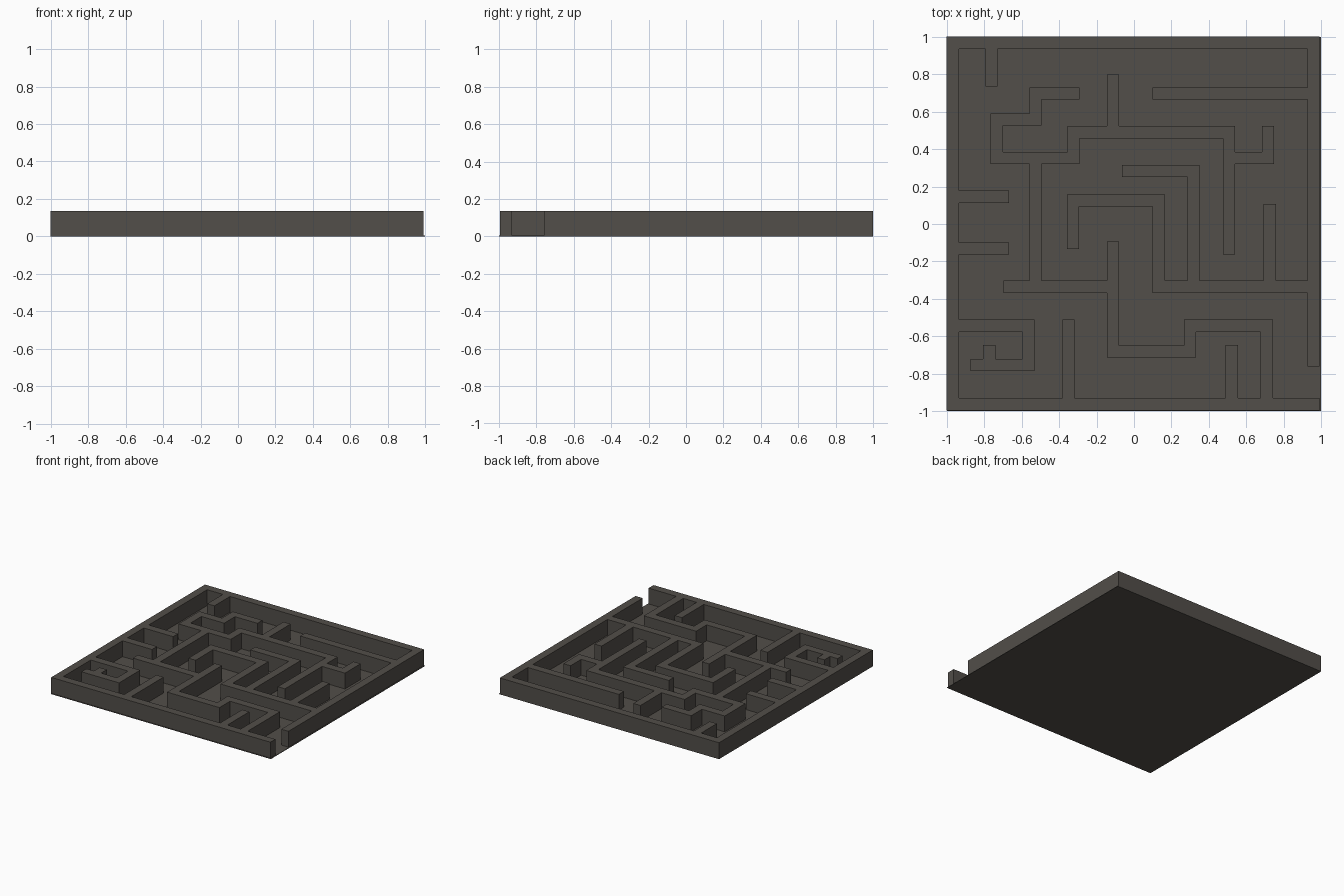
import bpy, bmesh

if "Cube" in bpy.data.objects:
    bpy.data.objects.remove(bpy.data.objects["Cube"])

T = 0.0325        # half wall thickness
FLOOR, TOP = 0.005, 0.135

mat = bpy.data.materials.new("dark warm grey")
mat.diffuse_color = (0.085, 0.077, 0.067, 1)
mat.use_nodes = True
mat.node_tree.nodes["Principled BSDF"].inputs["Base Color"].default_value = mat.diffuse_color

# Wall centre lines
paths = [
    # outer wall with the exit gap at the lower right
    [(.958, -.695 - T + .0), (.958, .967), (-.967, .967), (-.967, -.962), (.958, -.962)],
    # winding wall at upper left to centre right, with branches
    [(-.322, .697), (-.525, .697), (-.525, .557), (-.732, .557), (-.732, .352),
     (-.322, .352), (-.322, .49), (.507, .49), (.507, -.13)],
    [(-.112, .765), (-.112, .49)],
    [(.507, .352), (.715, .352), (.715, .49)],
    [(-.525, .352), (-.525, -.335)],
    # central hooks
    [(-.325, -.1), (-.325, .126), (.132, .126), (.132, -.335), (.958, -.335)],
    [(-.032, .283), (.318, .283), (.318, -.335)],
    [(.724, .075), (.724, -.335)],
    # lower winding wall
    [(-.665, -.335), (-.112, -.335)],
    [(-.112, -.127), (-.112, -.68), (.298, -.68), (.298, -.543),
     (.708, -.543), (.708, -.962)],
    [(.522, -.678), (.522, -.962)],
    [(-.35, -.543), (-.35, -.962)],
    # lower left spiral
    [(-.967, -.543), (-.563, -.543), (-.563, -.752), (-.84, -.752)],
    [(-.772, -.752), (-.772, -.678)],
    # stubs from the outer wall
    [(-.76, .967), (-.76, .765)],
    [(.132, .697), (.958, .697)],
    [(-.967, .145), (-.7, .145)],
    [(-.967, -.13), (-.7, -.13)],
]

# Turn each segment into a rectangle
rects = []
for p in paths:
    for (ax, ay), (bx, by) in zip(p, p[1:]):
        rects.append(tuple(round(v, 4) for v in (
            min(ax, bx) - T, max(ax, bx) + T, min(ay, by) - T, max(ay, by) + T)))

# Union of the rectangles on a shared grid, then extruded upward
xs = sorted({v for r in rects for v in r[:2]})
ys = sorted({v for r in rects for v in r[2:]})
bm = bmesh.new()
verts = {}


def vert(i, j):
    if (i, j) not in verts:
        verts[i, j] = bm.verts.new((xs[i], ys[j], 0))
    return verts[i, j]


for i in range(len(xs) - 1):
    for j in range(len(ys) - 1):
        cx, cy = (xs[i] + xs[i + 1]) / 2, (ys[j] + ys[j + 1]) / 2
        if any(r[0] < cx < r[1] and r[2] < cy < r[3] for r in rects):
            bm.faces.new([vert(i, j), vert(i + 1, j), vert(i + 1, j + 1), vert(i, j + 1)])
ext = bmesh.ops.extrude_face_region(bm, geom=bm.faces[:], use_keep_orig=True)
bmesh.ops.translate(bm, vec=(0, 0, TOP),
                    verts=[g for g in ext["geom"] if isinstance(g, bmesh.types.BMVert)])
bmesh.ops.recalc_face_normals(bm, faces=bm.faces[:])
me = bpy.data.meshes.new("maze_walls")
bm.to_mesh(me)
bm.free()
me.materials.append(mat)
walls = bpy.data.objects.new("maze_walls", me)
bpy.context.collection.objects.link(walls)

# Thin floor plate
bpy.ops.mesh.primitive_cube_add(size=1, location=(0, 0, FLOOR / 2))
floor = bpy.context.object
floor.name = "floor_plate"
floor.scale = (1.995, 1.998, FLOOR)
floor.data.materials.append(mat)
